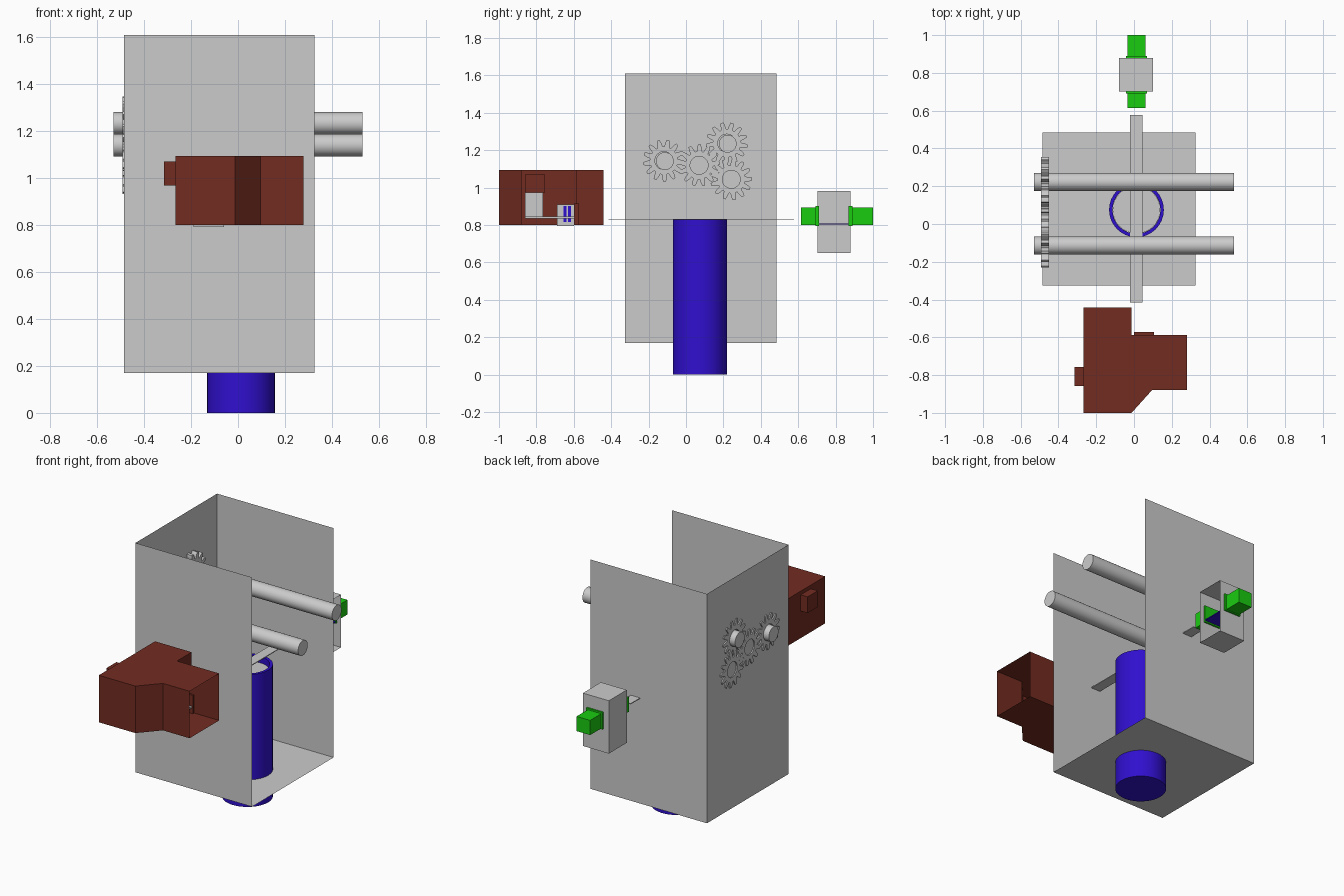
import bpy, bmesh, math
from mathutils import Vector

if "Cube" in bpy.data.objects:
    bpy.data.objects.remove(bpy.data.objects["Cube"])


def material(name, rgb):
    m = bpy.data.materials.new(name)
    m.diffuse_color = (*rgb, 1)
    m.use_nodes = True
    m.node_tree.nodes["Principled BSDF"].inputs["Base Color"].default_value = m.diffuse_color
    return m


BROWN = material("brown", (0.17, 0.025, 0.015))
BLUE = material("blue", (0.03, 0.005, 0.62))
GREEN = material("green", (0.01, 0.6, 0.005))


def finish(name, bm, mat=None, smooth=False):
    bmesh.ops.remove_doubles(bm, verts=bm.verts, dist=1e-5)
    bmesh.ops.recalc_face_normals(bm, faces=bm.faces)
    me = bpy.data.meshes.new(name)
    bm.to_mesh(me)
    bm.free()
    if smooth:
        for p in me.polygons:
            p.use_smooth = True
        me.set_sharp_from_angle(angle=math.radians(30))
    if mat:
        me.materials.append(mat)
    o = bpy.data.objects.new(name, me)
    bpy.context.collection.objects.link(o)
    return o


def prism(name, outline, z0, z1, mat=None, open_sides=(), top=True):
    """Extrude an xy outline; chosen sides and the top can be left open."""
    bm = bmesh.new()
    lo = [bm.verts.new((x, y, z0)) for x, y in outline]
    hi = [bm.verts.new((x, y, z1)) for x, y in outline]
    bm.faces.new(lo)
    if top:
        bm.faces.new(hi)
    n = len(outline)
    for i in range(n):
        if i not in open_sides:
            j = (i + 1) % n
            bm.faces.new((lo[i], lo[j], hi[j], hi[i]))
    return finish(name, bm, mat)


def box(name, x, y, z, mat=None, **kw):
    # sides in order: front, right, back, left
    pts = [(x[0], y[0]), (x[1], y[0]), (x[1], y[1]), (x[0], y[1])]
    return prism(name, pts, z[0], z[1], mat, **kw)


def lathe(name, profile, cx, cy, mat=None, steps=32):
    bm = bmesh.new()
    vs = [bm.verts.new((cx + r, cy, z)) for r, z in profile]
    es = [bm.edges.new(p) for p in zip(vs, vs[1:])]
    bmesh.ops.spin(bm, geom=vs + es, cent=(cx, cy, 0), axis=(0, 0, 1),
                   angle=math.tau, steps=steps, use_duplicate=False)
    return finish(name, bm, mat, smooth=True)


def rod(name, y, z, r, x0, x1, n=32):
    bm = bmesh.new()
    rings = [[bm.verts.new((x, y + r * math.cos(math.tau * i / n),
                            z + r * math.sin(math.tau * i / n))) for i in range(n)]
             for x in (x0, x1)]
    for i in range(n):
        j = (i + 1) % n
        bm.faces.new((rings[0][i], rings[0][j], rings[1][j], rings[1][i]))
    for ring in rings:
        bm.faces.new(ring)
    return finish(name, bm, smooth=True)


def gear(name, y, z, phase, teeth=13, root=0.075, tip=0.112, hole=0.048):
    x0, x1 = -0.492, -0.45
    angles, radii = [], []
    for t in range(teeth):
        for frac, r in ((0.0, root), (0.24, root), (0.38, 0.098), (0.49, tip),
                        (0.75, tip), (0.86, 0.098)):
            angles.append(math.tau * (t + frac + phase) / teeth)
            radii.append(r)
    bm = bmesh.new()

    def ring(x, rs):
        return [bm.verts.new((x, y + r * math.cos(a), z + r * math.sin(a)))
                for a, r in zip(angles, rs)]

    holes = [hole] * len(angles)
    loops = [ring(x0, radii), ring(x1, radii), ring(x1, holes), ring(x0, holes)]
    for a, b in zip(loops, loops[1:] + loops[:1]):
        for i in range(len(a)):
            j = (i + 1) % len(a)
            bm.faces.new((a[i], a[j], b[j], b[i]))
    return finish(name, bm)


# Main housing: thin walls, open on the right and at the top
box("housing", (-0.485, 0.325), (-0.325, 0.485), (0.17, 1.61),
    open_sides=(1,), top=False)

# Blue cylinder with a grey piston just below the rim
CX, CY = 0.013, 0.075
lathe("cylinder", [(0, 0), (0.145, 0), (0.145, 0.83), (0.127, 0.83), (0.127, 0.7)],
      CX, CY, BLUE)
lathe("piston", [(0, 0.70), (0.126, 0.70), (0.126, 0.79), (0, 0.79)], CX, CY)

# Flat slide bar passing through both walls
box("slide_bar", (-0.02, 0.044), (-0.415, 0.578), (0.828, 0.833))

# Gear train and the two rods it drives
for i, (y, z, ph) in enumerate([(-0.118, 1.144, 0.2), (0.07, 1.119, 0.6),
                                (0.218, 1.237, 0.1), (0.242, 1.044, 0.4)]):
    gear(f"gear_{i + 1}", y, z, ph)
    if i in (0, 2):
        rod(f"rod_{i + 1}", y + 0.005, z - 0.003, 0.0475, -0.53, 0.53)

# Rear box, open on the right, with green ducts and a blue plate
box("rear_box", (-0.08, 0.10), (0.702, 0.88), (0.65, 0.982), open_sides=(1,))
for tag, duct, inner, wall in (("front", (0.615, 0.702), 2, 0.702),
                               ("back", (0.88, 1.0), 0, 0.88)):
    box(f"{tag}_duct", (-0.034, 0.06), duct, (0.80, 0.892), GREEN, open_sides=(inner,))
    box(f"{tag}_flange", (-0.043, 0.07), (wall - 0.01, wall + 0.01),
        (0.795, 0.902), GREEN)
box("blue_plate", (-0.043, 0.07), (0.712, 0.87), (0.803, 0.809), BLUE)

# Brown front casing, open at its right end
outline = [(-0.267, -1.0), (-0.013, -1.0), (0.095, -0.88), (0.28, -0.88),
           (0.28, -0.587), (-0.013, -0.587), (-0.013, -0.442), (-0.267, -0.442)]
prism("casing", outline, 0.80, 1.095, BROWN, open_sides=(3,))
box("inlet_stub", (-0.315, -0.255), (-0.857, -0.757), (0.97, 1.072), BROWN)
box("outlet_flange", (0.0, 0.107), (-0.60, -0.572), (0.80, 0.915), BROWN)

# Parts inside the casing
box("inlet_block", (-0.25, -0.15), (-0.86, -0.765), (0.845, 0.973))
box("casing_plate", (-0.0, 0.10), (-0.86, -0.59), (0.835, 0.845))
box("valve_box", (-0.19, -0.06), (-0.69, -0.60), (0.793, 0.91))
for i, y in enumerate((-0.655, -0.632)):
    box(f"valve_slot_{i + 1}", (-0.07, -0.055), (y, y + 0.016), (0.815, 0.90), BLUE)
